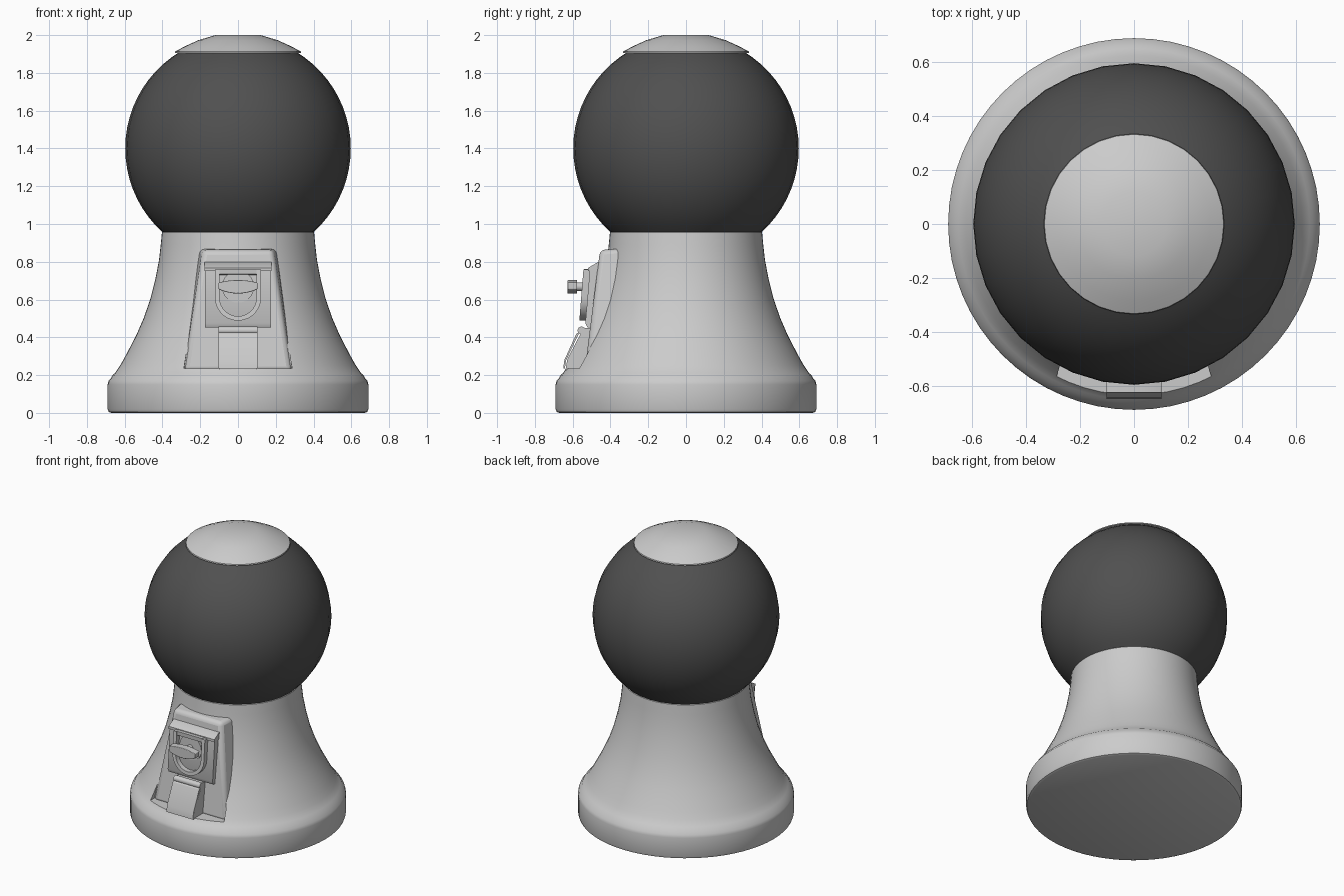
import bpy, bmesh
from math import sin, cos, pi, radians, asin

if "Cube" in bpy.data.objects:
    bpy.data.objects.remove(bpy.data.objects["Cube"])


def finish(name, bm, bevel=0.0, smooth=True):
    bmesh.ops.recalc_face_normals(bm, faces=bm.faces[:])
    me = bpy.data.meshes.new(name)
    bm.to_mesh(me)
    bm.free()
    ob = bpy.data.objects.new(name, me)
    bpy.context.collection.objects.link(ob)
    if bevel:
        m = ob.modifiers.new("bevel", 'BEVEL')
        m.width, m.segments = bevel, 3
        m.limit_method, m.angle_limit = 'ANGLE', radians(40)
    if smooth:
        smooth_by_angle(ob)
    return ob


def activate(ob):
    bpy.ops.object.select_all(action='DESELECT')
    ob.select_set(True)
    bpy.context.view_layer.objects.active = ob


def smooth_by_angle(ob):
    activate(ob)
    bpy.ops.object.shade_smooth_by_angle(angle=radians(32))


def loft(name, loops, **kw):
    """Skin closed loops of equal length and cap both ends."""
    bm = bmesh.new()
    rings = [[bm.verts.new(p) for p in loop] for loop in loops]
    for a, b in zip(rings, rings[1:]):
        for i in range(len(a)):
            j = (i + 1) % len(a)
            bm.faces.new((a[i], a[j], b[j], b[i]))
    bm.faces.new(rings[0])
    bm.faces.new(rings[-1])
    return finish(name, bm, **kw)


def lathe(name, profile, n):
    return loft(name, [[(r * cos(2 * pi * i / n), r * sin(2 * pi * i / n), z)
                        for i in range(n)] for r, z in profile])


def prism_x(name, yz, w, **kw):
    """Side profile extruded across x."""
    return loft(name, [[(s * w, y, z) for y, z in yz] for s in (-1, 1)], **kw)


# Flared base
base = lathe("base", [
    (.672, 0), (.685, .006), (.69, .02), (.69, .15), (.685, .17), (.672, .185),
    (.664, .2), (.652, .21), (.625, .25), (.602, .29), (.573, .345), (.537, .415),
    (.5, .5), (.465, .6), (.437, .71), (.418, .81), (.409, .89), (.403, .955),
    (.396, .963)], 64)


# Front panel plane, leaning back towards the top
def panel_y(z):
    return -.455 - .127 * (.865 - z)


def trapezoid(top_w, low_w, top_z, low_z, y=None, dy=0.0):
    pts = [(-low_w, low_z), (low_w, low_z), (top_w, top_z), (-top_w, top_z)]
    return [(x, panel_y(z) + dy if y is None else y, z) for x, z in pts]


# Niche cut into the lower front of the base
cutter = loft("niche_cutter", [trapezoid(.19, .285, .88, .235, dy=.012),
                               trapezoid(.19, .30, .88, .235, y=-.85)], smooth=False)
cutter.hide_render = True
activate(base)
mod = base.modifiers.new("niche", 'BOOLEAN')
mod.operation, mod.object, mod.solver = 'DIFFERENCE', cutter, 'EXACT'
bpy.ops.object.modifier_apply(modifier="niche")
bpy.data.objects.remove(cutter)
smooth_by_angle(base)

# Raised panel carrying the mechanism
loft("front_panel", [trapezoid(.185, .285, .862, .22),
                     trapezoid(.205, .30, .87, .22, y=-.34)], bevel=.025)

# Dark globe, trimmed where it meets base and cap
R, CZ, N = .597, 1.4, 20
a0, a1 = asin(-.445 / R), asin(.512 / R)
angles = [a0 + (a1 - a0) * i / N for i in range(N + 1)]
globe = lathe("globe", [(R * cos(a), CZ + R * sin(a)) for a in angles], 32)
dark = bpy.data.materials.new("dark_globe")
dark.diffuse_color = (.08, .08, .08, 1)
dark.use_nodes = True
dark.node_tree.nodes["Principled BSDF"].inputs["Base Color"].default_value = dark.diffuse_color
globe.data.materials.append(dark)

# Lid
lathe("lid", [(.30, 1.905), (.335, 1.905), (.333, 1.913), (.285, 1.939),
              (.21, 1.973), (.12, 2.0)], 32)

# Coin plate and its sloped top rail
prism_x("coin_plate", [(-.44, .77), (-.508, .77), (-.533, .475), (-.522, .452), (-.48, .452)], .175)
prism_x("coin_plate_rail", [(-.44, .80), (-.463, .80), (-.518, .768), (-.518, .75), (-.44, .75)], .178)


# U-shaped surround standing off the plate
def u_half(w, steps=14):
    zc = .49 + .12
    arc = [(w * cos(-pi * i / steps), zc + w * sin(-pi * i / steps)) for i in range(steps + 1)]
    return [(w, .76)] + arc + [(-w, .76)]


u_outline = u_half(.122) + u_half(.098)[::-1]
loft("coin_surround", [[(x, y0 + .08 * (z - .76), z) for x, z in u_outline]
                       for y0 in (-.543, -.49)])
prism_x("coin_slot_block", [(-.49, .763), (-.541, .763), (-.539, .735), (-.49, .725)], .1)

# Turn handle: lens-shaped bar on a short shaft
top = [(x / 10 * .103, .69 + .013 * (1 - (x / 10) ** 2)) for x in range(-10, 11, 2)]
low = [(x, .655 - .4 * (z - .69) - .018 * (1 - (x / .103) ** 2)) for x, z in top[::-1]]
loft("turn_handle", [[(x, y, z) for x, z in top + low] for y in (-.627, -.576)], bevel=.004)


def rod_y(name, z, r, y0, y1, n=24):
    loft(name, [[(r * cos(2 * pi * i / n), y, z + r * sin(2 * pi * i / n))
                 for i in range(n)] for y in (y0, y1)])


rod_y("handle_shaft", .668, .022, -.58, -.49)
rod_y("handle_boss", .668, .085, -.53, -.49, 32)

# Chute housing, hinge and flap
prism_x("chute_housing", [(-.48, .45), (-.545, .45), (-.56, .415), (-.628, .285), (-.638, .228),
                          (-.59, .228), (-.50, .228)], .1)
n = 16
prism_x("flap_hinge", [(-.553 + .021 * cos(2 * pi * i / n), .436 + .021 * sin(2 * pi * i / n))
                       for i in range(n)], .103)
prism_x("chute_flap", [(-.56, .432), (-.58, .42), (-.644, .28), (-.65, .235),
                       (-.641, .235), (-.635, .278), (-.572, .41)], .103)
